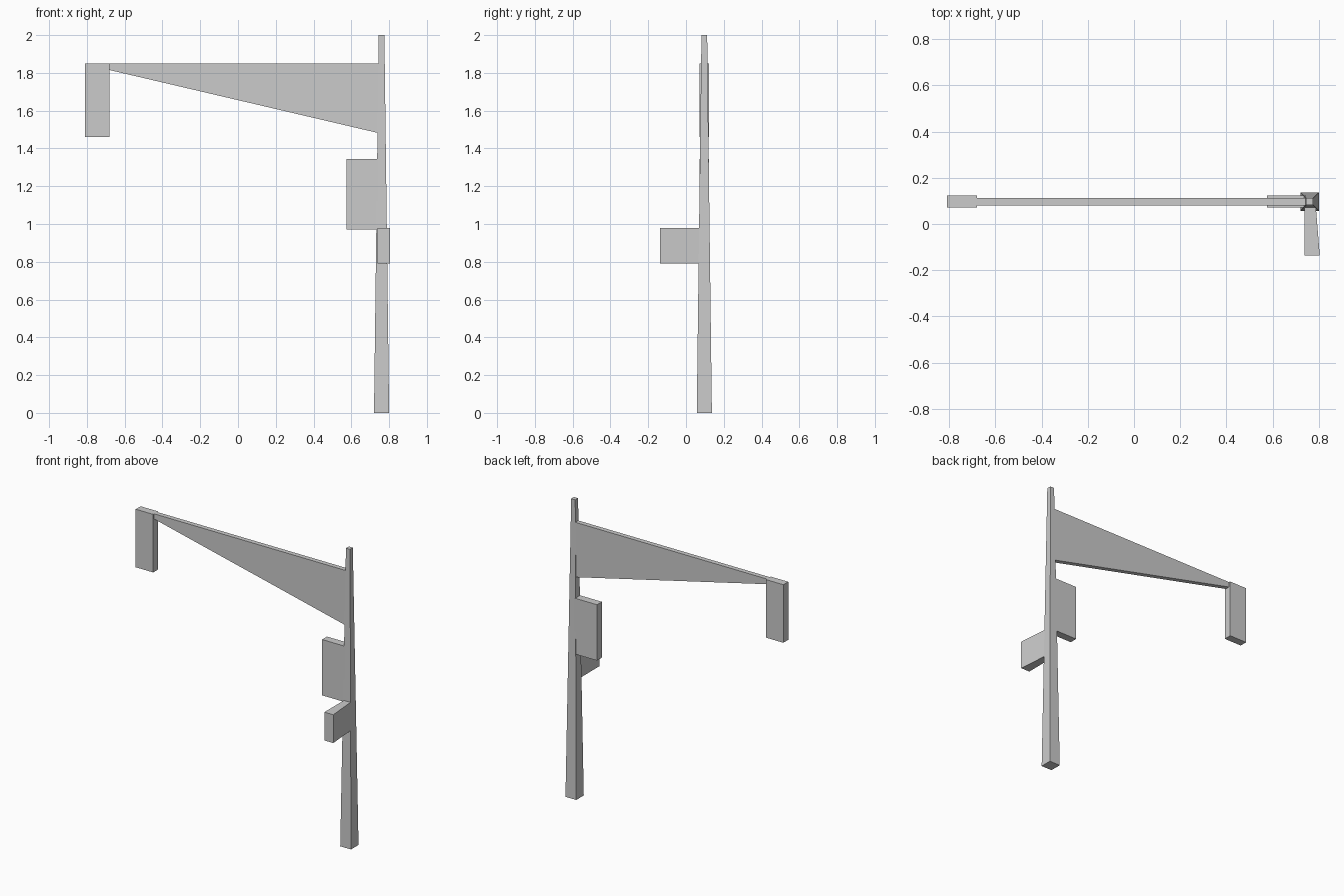
import bpy
import bmesh

cube = bpy.data.objects.get("Cube")
if cube:
    bpy.data.objects.remove(cube, do_unlink=True)

POLE_X, POLE_Y = 0.76, 0.097

# One painted-metal grey for the whole model
grey = bpy.data.materials.new("plain grey")
grey.use_nodes = True
grey.diffuse_color = (0.6, 0.6, 0.6, 1)
grey.node_tree.nodes["Principled BSDF"].inputs["Base Color"].default_value = (0.6, 0.6, 0.6, 1)


def loft(name, start, end):
    """Solid between two matching four-sided outlines."""
    bm = bmesh.new()
    a = [bm.verts.new(p) for p in start]
    b = [bm.verts.new(p) for p in end]
    bm.faces.new(a)
    bm.faces.new(b)
    for i in range(len(a)):
        j = (i + 1) % len(a)
        bm.faces.new((a[i], a[j], b[j], b[i]))
    bmesh.ops.recalc_face_normals(bm, faces=bm.faces)
    mesh = bpy.data.meshes.new(name)
    bm.to_mesh(mesh)
    bm.free()
    mesh.materials.append(grey)
    obj = bpy.data.objects.new(name, mesh)
    bpy.context.collection.objects.link(obj)
    return obj


def square(half, z):
    return [(POLE_X + sx * half, POLE_Y + sy * half, z)
            for sx, sy in ((-1, -1), (1, -1), (1, 1), (-1, 1))]


def slab(name, outline, half):
    """Front-facing x-z outline given thickness about the pole's centre plane."""
    return loft(name, *[[(x, POLE_Y + s * half, z) for x, z in outline] for s in (-1, 1)])


def rect(x0, x1, z0, z1):
    return [(x0, z0), (x1, z0), (x1, z1), (x0, z1)]


# Tapered pole
loft("pole", square(0.04, 0), square(0.015, 2))

# Wedge-shaped overhead arm
slab("arm", [(-0.68, 1.815), (0.75, 1.48), (0.75, 1.85), (-0.68, 1.85)], 0.016)

# Signal boxes at the arm tip and on the pole
slab("hanging_signal", rect(-0.81, -0.68, 1.46, 1.85), 0.026)
slab("pole_signal", rect(0.575, 0.745, 0.97, 1.345), 0.026)

# Small box reaching forward, a little wider at its front
box_low, box_high = [
    [(0.738, -0.137, z), (0.804, -0.137, z), (0.787, 0.075, z), (0.738, 0.075, z)]
    for z in (0.79, 0.98)]
loft("crossing_signal", box_low, box_high)
